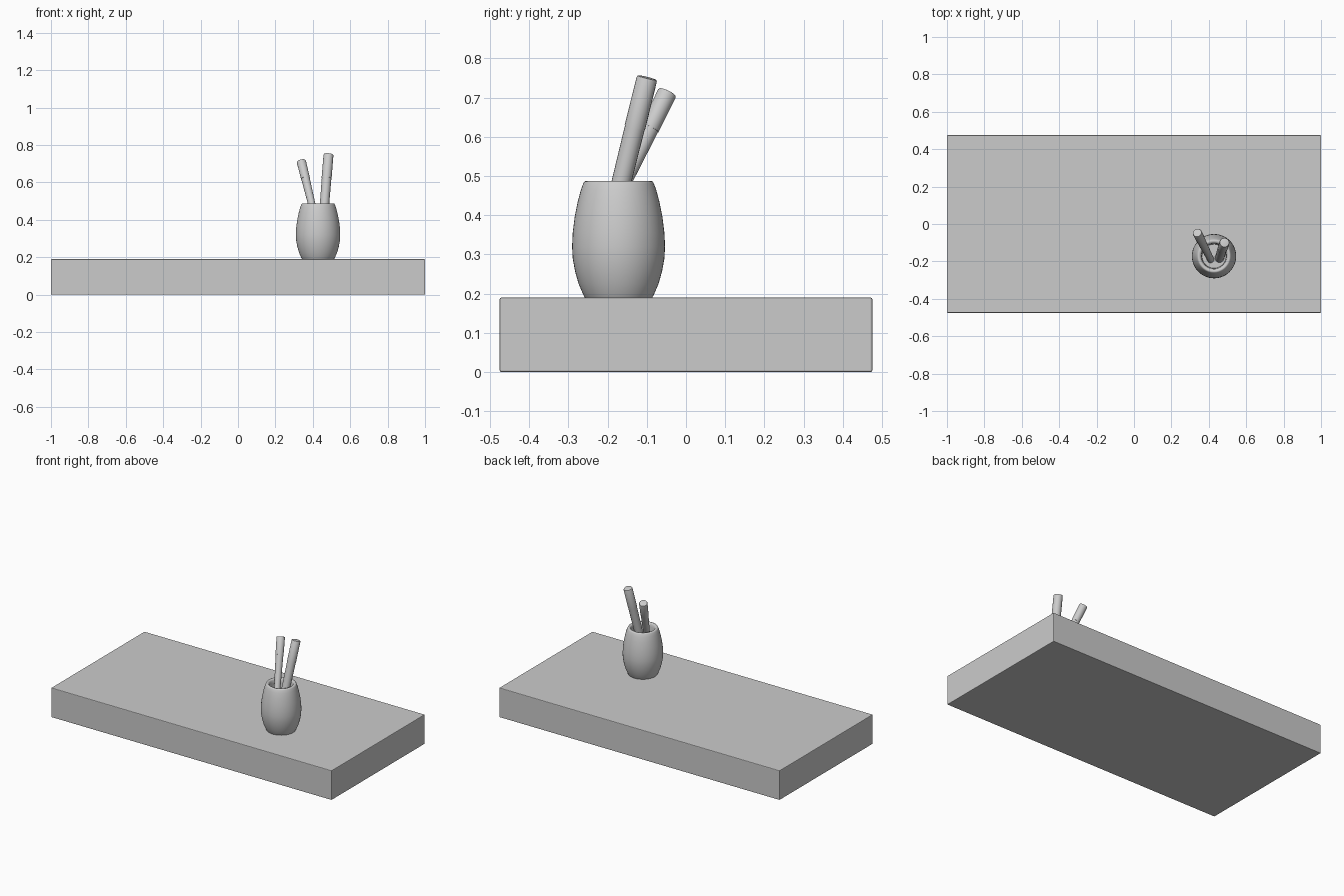
import bpy, bmesh
from math import cos, sin, tau, radians
from mathutils import Vector

if "Cube" in bpy.data.objects:
    bpy.data.objects.remove(bpy.data.objects["Cube"])


def lathe(name, profile, sides, origin, axis=(0, 0, 1), angle=35):
    """Revolve (radius, height) points around an axis; zero radius closes an end."""
    bm = bmesh.new()
    rings = []
    for r, h in profile:
        if r == 0:
            rings.append([bm.verts.new((0, 0, h))])
        else:
            rings.append([bm.verts.new((r * cos(tau * i / sides), r * sin(tau * i / sides), h))
                          for i in range(sides)])
    for a, b in zip(rings, rings[1:]):
        for i in range(sides):
            j = (i + 1) % sides
            if len(a) == 1:
                bm.faces.new((a[0], b[j], b[i]))
            elif len(b) == 1:
                bm.faces.new((a[i], a[j], b[0]))
            else:
                bm.faces.new((a[i], a[j], b[j], b[i]))
    bmesh.ops.recalc_face_normals(bm, faces=bm.faces)
    mesh = bpy.data.meshes.new(name)
    bm.to_mesh(mesh)
    bm.free()
    obj = bpy.data.objects.new(name, mesh)
    bpy.context.collection.objects.link(obj)
    obj.location = origin
    obj.rotation_mode = 'QUATERNION'
    obj.rotation_quaternion = Vector(axis).to_track_quat('Z', 'Y')
    smooth(obj, angle)
    return obj


def smooth(obj, angle):
    bpy.ops.object.select_all(action='DESELECT')
    obj.select_set(True)
    bpy.context.view_layer.objects.active = obj
    bpy.ops.object.shade_smooth_by_angle(angle=radians(angle))


# Slab with slightly softened edges
bpy.ops.mesh.primitive_cube_add(size=1, location=(0, 0, 0.095))
slab = bpy.context.object
slab.name = "slab"
slab.scale = (2, 0.95, 0.19)
bpy.ops.object.transform_apply(location=False, rotation=False, scale=True)
bevel = slab.modifiers.new("soft_edges", 'BEVEL')
bevel.width = 0.004
bevel.segments = 2

# Barrel-shaped holder with a rolled rim and hollow top
cup_profile = [(0, 0.19), (0.086, 0.19), (0.090, 0.197), (0.102, 0.225), (0.111, 0.257),
               (0.117, 0.29), (0.1185, 0.32), (0.117, 0.355), (0.112, 0.395), (0.104, 0.435),
               (0.096, 0.465), (0.090, 0.481), (0.087, 0.486), (0.082, 0.4875),
               (0.074, 0.486), (0.070, 0.480), (0.067, 0.465), (0.064, 0.42), (0, 0.42)]
lathe("holder", cup_profile, 48, (0.428, -0.172, 0), angle=50)


# Leaning sticks: tapered handle, thin seam, cap with a rounded end
def stick(name, bottom, top, r_low, r_top, seam):
    bottom, top = Vector(bottom), Vector(top)
    axis = top - bottom
    length = axis.length
    s = seam * length
    r_mid = r_low + (r_top - r_low) * seam
    handle = [(0, 0), (r_low, 0), (r_mid, s), (0, s)]
    cap = [(0, s), (r_mid + 0.001, s), (r_top, length - 0.005),
           (r_top - 0.002, length - 0.001), (r_top - 0.005, length), (0, length)]
    lathe(name + "_handle", handle, 20, bottom, axis)
    lathe(name + "_cap", cap, 20, bottom, axis)


stick("right_stick", (0.457, -0.182, 0.415), (0.484, -0.099, 0.751), 0.0245, 0.0265, 0.62)
stick("left_stick", (0.411, -0.192, 0.415), (0.338, -0.047, 0.714), 0.018, 0.025, 0.69)
